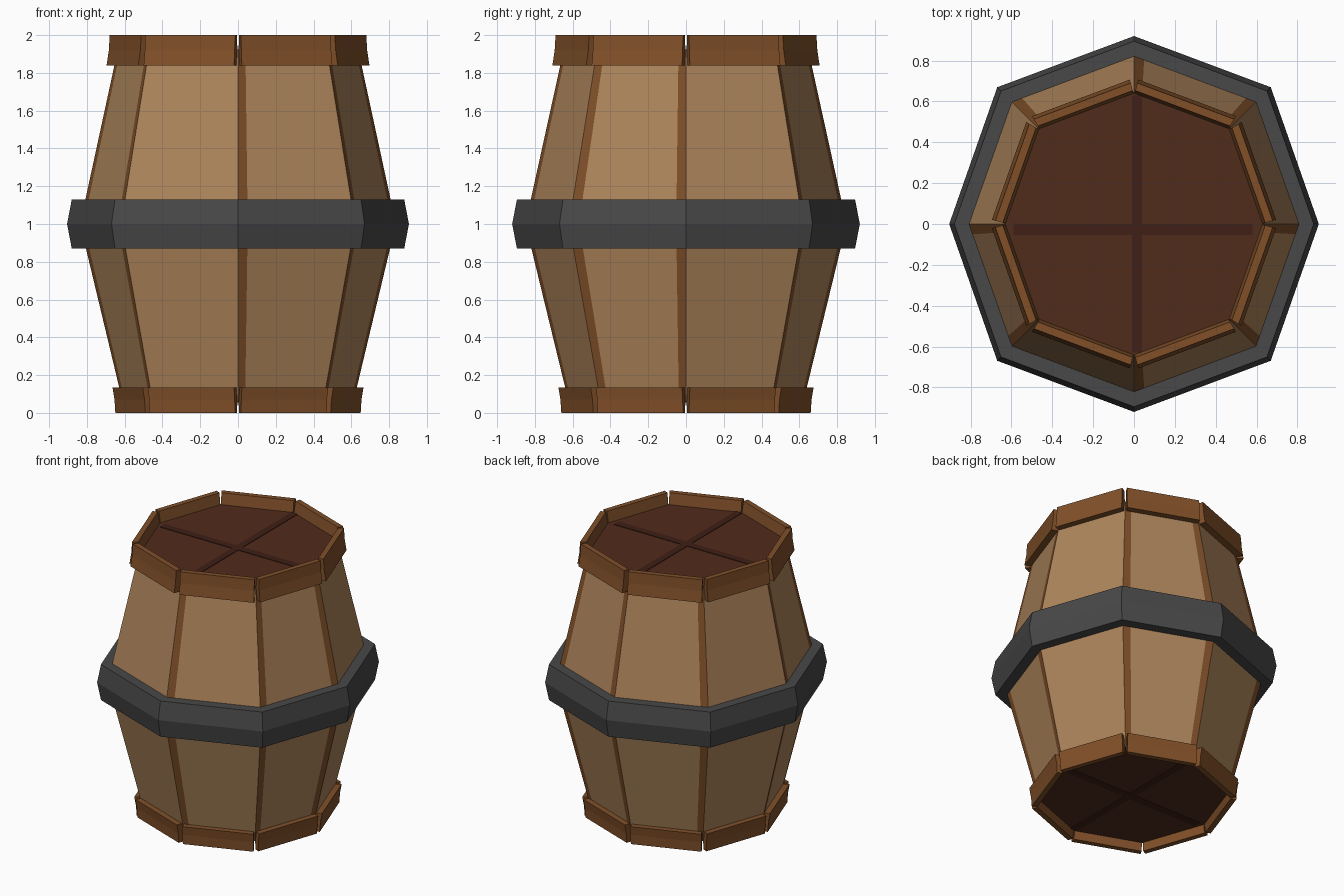
import bpy
from mathutils import Vector

if "Cube" in bpy.data.objects:
    bpy.data.objects.remove(bpy.data.objects["Cube"])

# Slightly squarish octagon, counter-clockwise from +x
D = 0.74
OCT = [Vector(p) for p in [(1, 0), (D, D), (0, 1.017), (-D, D),
                           (-1, 0), (-D, -D), (0, -1.017), (D, -D)]]


def material(name, rgb):
    m = bpy.data.materials.new(name)
    m.diffuse_color = (*rgb, 1)
    m.use_nodes = True
    m.node_tree.nodes["Principled BSDF"].inputs["Base Color"].default_value = m.diffuse_color
    return m


STAVE = material("light_wood", (0.42, 0.235, 0.105))
SEAM = material("seam_wood", (0.21, 0.078, 0.022))
RIM = material("rim_wood", (0.22, 0.08, 0.022))
LID = material("dark_wood", (0.082, 0.025, 0.011))
CROSS = material("darkest_wood", (0.05, 0.014, 0.008))
IRON = material("iron", (0.065, 0.065, 0.066))


def make(name, verts, faces, mats, slots=None):
    me = bpy.data.meshes.new(name)
    me.from_pydata(verts, [], faces)
    for m in mats:
        me.materials.append(m)
    if slots:
        me.polygons.foreach_set("material_index", slots)
    ob = bpy.data.objects.new(name, me)
    bpy.context.collection.objects.link(ob)
    return ob


def body():
    # Each octagon corner carries a narrow seam running along one neighbouring side
    seam_dir = [-1, 1, -1, -1, 1, -1, 1, 1]
    levels = [(0.611, 0.06), (0.836, 1.0), (0.637, 1.92)]
    seam = 0.055
    verts, faces, slots = [], [], []
    is_seam = []
    for r, z in levels:
        for i, p in enumerate(OCT):
            a = p * r
            b = a + (OCT[(i + seam_dir[i]) % 8] * r - a).normalized() * seam * r / 0.836
            pair = (a, b) if seam_dir[i] > 0 else (b, a)
            verts += [(q.x, q.y, z) for q in pair]
    for k in range(2):
        for j in range(16):
            n = (j + 1) % 16
            faces.append((k * 16 + j, k * 16 + n, k * 16 + 16 + n, k * 16 + 16 + j))
            slots.append(1 if j % 2 == 0 else 0)
    faces += [tuple(reversed(range(16))), tuple(range(32, 48))]
    slots += [2, 2]
    make("barrel_body", verts, faces, [STAVE, SEAM, LID], slots)


def hoop():
    # Iron band with a ridge around the middle
    prof = [(0.80, 0.87), (0.88, 0.87), (0.905, 1.0), (0.88, 1.13), (0.80, 1.13)]
    n = len(prof)
    verts = [(p.x * r, p.y * r, z) for p in OCT for r, z in prof]
    faces = [(i * n + k, (i + 1) % 8 * n + k, (i + 1) % 8 * n + (k + 1) % n, i * n + (k + 1) % n)
             for i in range(8) for k in range(n)]
    make("iron_hoop", verts, faces, [IRON])


def rim(name, prof):
    # Eight separate blocks with small V-shaped gaps; profile runs outer bottom to inner bottom
    n = len(prof)
    r_in, r_out = min(r for r, z in prof), max(r for r, z in prof)
    verts, faces = [], []
    for i in range(8):
        base = len(verts)
        for s in (0, 1):
            for r, z in prof:
                a, b = OCT[i] * r, OCT[(i + 1) % 8] * r
                trim = 0.003 + 0.019 * (r - r_in) / (r_out - r_in)
                d = (b - a).normalized() * trim
                q = b - d if s else a + d
                verts.append((q.x, q.y, z))
        faces += [(base + k, base + n + k, base + n + (k + 1) % n, base + (k + 1) % n)
                  for k in range(n)]
        faces += [tuple(base + k for k in range(n)),
                  tuple(base + n + k for k in reversed(range(n)))]
    make(name, verts, faces, [RIM])


def strip(name, x0, x1, y0, y1, z):
    # Thin slat laid on a lid
    bpy.ops.mesh.primitive_cube_add(size=1, location=((x0 + x1) / 2, (y0 + y1) / 2, z))
    ob = bpy.context.object
    ob.name = name
    ob.scale = (x1 - x0, y1 - y0, 0.008)
    ob.data.materials.append(CROSS)


body()
hoop()
rim("top_rim", [(0.703, 1.84), (0.69, 1.92), (0.685, 2.0), (0.645, 2.0), (0.63, 1.92), (0.63, 1.84)])
rim("bottom_rim", [(0.655, 0.0), (0.66, 0.07), (0.672, 0.135), (0.605, 0.135), (0.605, 0.07), (0.615, 0.0)])

# Crossed seams on both lids
for label, z, s in (("top", 1.92, 1.0), ("bottom", 0.06, 0.96)):
    strip(label + "_lid_seam_long", -0.01, 0.04, -0.63 * s, 0.63 * s, z)
    strip(label + "_lid_seam_cross", -0.59 * s, 0.58 * s, -0.055, 0.0, z)
